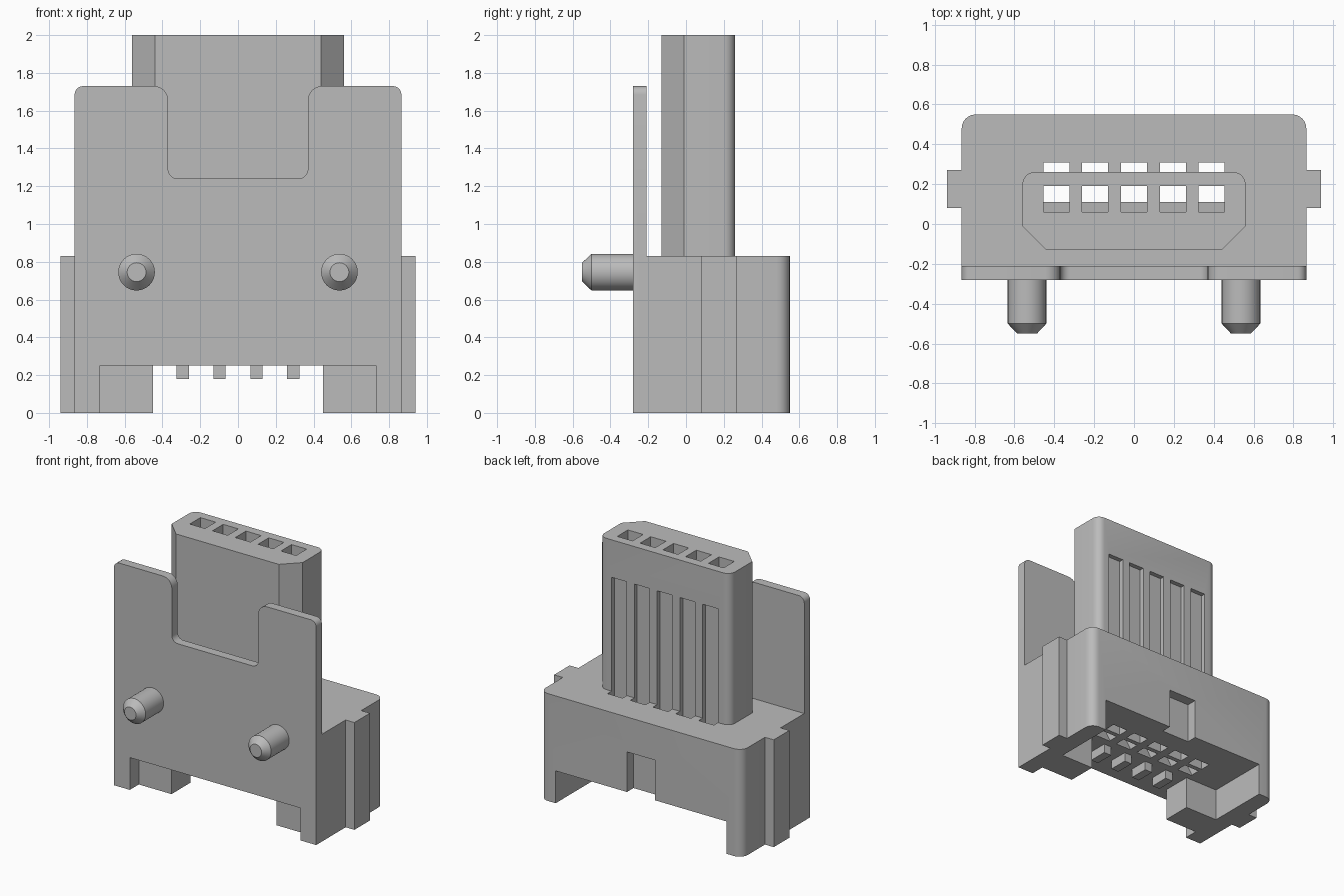
import bpy, bmesh, math
from mathutils import Vector, Matrix

if "Cube" in bpy.data.objects:
    bpy.data.objects.remove(bpy.data.objects["Cube"])

grey = bpy.data.materials.new("plain_grey")
grey.diffuse_color = (0.5, 0.5, 0.5, 1)
grey.use_nodes = True
grey.node_tree.nodes["Principled BSDF"].inputs["Base Color"].default_value = grey.diffuse_color


def fillet(corners, steps=6):
    """Turn (u, v, radius) corners into a rounded outline."""
    out = []
    n = len(corners)
    for i, (x, y, r) in enumerate(corners):
        p = Vector((x, y))
        if r == 0:
            out.append(p)
            continue
        u = (Vector(corners[i - 1][:2]) - p).normalized()
        v = (Vector(corners[(i + 1) % n][:2]) - p).normalized()
        half = u.angle(v) / 2
        c = p + (u + v).normalized() * (r / math.sin(half))
        s = p + u * (r / math.tan(half)) - c
        e = p + v * (r / math.tan(half)) - c
        a0 = math.atan2(s.y, s.x)
        d = (math.atan2(e.y, e.x) - a0 + math.pi) % (2 * math.pi) - math.pi
        for k in range(steps + 1):
            a = a0 + d * k / steps
            out.append(c + Vector((math.cos(a), math.sin(a))) * r)
    return out


def finish(name, bm):
    bmesh.ops.recalc_face_normals(bm, faces=bm.faces)
    me = bpy.data.meshes.new(name)
    bm.to_mesh(me)
    bm.free()
    me.materials.append(grey)
    ob = bpy.data.objects.new(name, me)
    bpy.context.collection.objects.link(ob)
    return ob


def prism(name, corners, axis, a, b):
    """Extrude an outline along an axis from a to b."""
    place = {"x": lambda p, t: (t, p.x, p.y),
             "y": lambda p, t: (p.x, t, p.y),
             "z": lambda p, t: (p.x, p.y, t)}[axis]
    pts = fillet(corners)
    bm = bmesh.new()
    lo = [bm.verts.new(place(p, a)) for p in pts]
    hi = [bm.verts.new(place(p, b)) for p in pts]
    bm.faces.new(lo)
    bm.faces.new(hi)
    for i in range(len(pts)):
        j = (i + 1) % len(pts)
        bm.faces.new((lo[i], lo[j], hi[j], hi[i]))
    return finish(name, bm)


def box(name, x0, x1, y0, y1, z0, z1):
    return prism(name, [(x0, y0, 0), (x1, y0, 0), (x1, y1, 0), (x0, y1, 0)], "z", z0, z1)


def select(ob):
    bpy.ops.object.select_all(action="DESELECT")
    ob.select_set(True)
    bpy.context.view_layer.objects.active = ob


def combine(target, other, op):
    select(target)
    m = target.modifiers.new(op, "BOOLEAN")
    m.operation, m.solver, m.object = op, "EXACT", other
    bpy.ops.object.modifier_apply(modifier=m.name)
    bpy.data.objects.remove(other, do_unlink=True)


# base block with rounded rear corners
body = prism("connector_body", [(-.865, -.25, 0), (.865, -.25, 0), (.865, .55, .07),
                                (-.865, .55, .07)], "z", 0, .83)

# notched front plate
plate = prism("front_plate", [(-.865, 0, 0), (.865, 0, 0), (.865, 1.73, .045),
                              (.37, 1.73, .075), (.37, 1.24, .05), (-.37, 1.24, .05),
                              (-.37, 1.73, .075), (-.865, 1.73, .045)], "y", -.28, -.21)
combine(body, plate, "UNION")

# upright tongue with chamfered front and rounded rear corners
tongue = prism("tongue", [(-.44, -.13, 0), (.44, -.13, 0), (.56, -.01, 0), (.56, .26, .06),
                          (-.56, .26, .06), (-.56, -.01, 0)], "z", .6, 2)
combine(body, tongue, "UNION")

# side rails
for s in (-1, 1):
    x = sorted((s * .8, s * .94))
    combine(body, box("side_rail", *x, .08, .27, 0, .83), "UNION")

# recess under the base, and the notch in the rear wall
combine(body, box("recess_cutter", -.73, .73, -.5, .8, -.2, .25), "DIFFERENCE")
combine(body, box("rear_notch_cutter", -.12, .12, .47, .8, .1, .56), "DIFFERENCE")

# inner legs
for s in (-1, 1):
    x = sorted((s * .45, s * .76))
    combine(body, box("inner_leg", *x, -.17, .06, 0, .3), "UNION")

# small ribs between the contacts
for i in range(4):
    c = (i - 1.5) * .195
    combine(body, box("contact_rib", c - .0325, c + .0325, -.1, .05, .18, .3), "UNION")

# contact holes with a sloping ledge, and open slots in the rear of the tongue
for i in range(5):
    c = (i - 2) * .195
    hole = prism("hole_cutter", [(.06, 2.1, 0), (.06, .36, 0), (.11, .26, 0), (.11, .1, 0),
                                 (.19, .1, 0), (.19, 2.1, 0)], "x", c - .065, c + .065)
    combine(body, hole, "DIFFERENCE")
    slot = box("slot_cutter", c - .065, c + .065, .225, .31, .1, 1.71)
    combine(body, slot, "DIFFERENCE")

select(body)
bpy.ops.object.shade_smooth_by_angle(angle=math.radians(25))

# locating pegs with tapered tips
for s, side in ((-1, "left"), (1, "right")):
    bm = bmesh.new()
    prof = [(0, -.55), (.05, -.55), (.097, -.5), (.097, -.27)]
    vs = [bm.verts.new((r, y, 0)) for r, y in prof]
    es = [bm.edges.new(vs[k:k + 2]) for k in range(3)]
    bmesh.ops.spin(bm, geom=vs + es, cent=(0, 0, 0), axis=(0, 1, 0),
                   angle=2 * math.pi, steps=32)
    bmesh.ops.remove_doubles(bm, verts=bm.verts, dist=1e-4)
    bmesh.ops.transform(bm, matrix=Matrix.Translation((s * .537, 0, .745)), verts=bm.verts)
    peg = finish(side + "_peg", bm)
    select(peg)
    bpy.ops.object.shade_smooth_by_angle(angle=math.radians(25))
